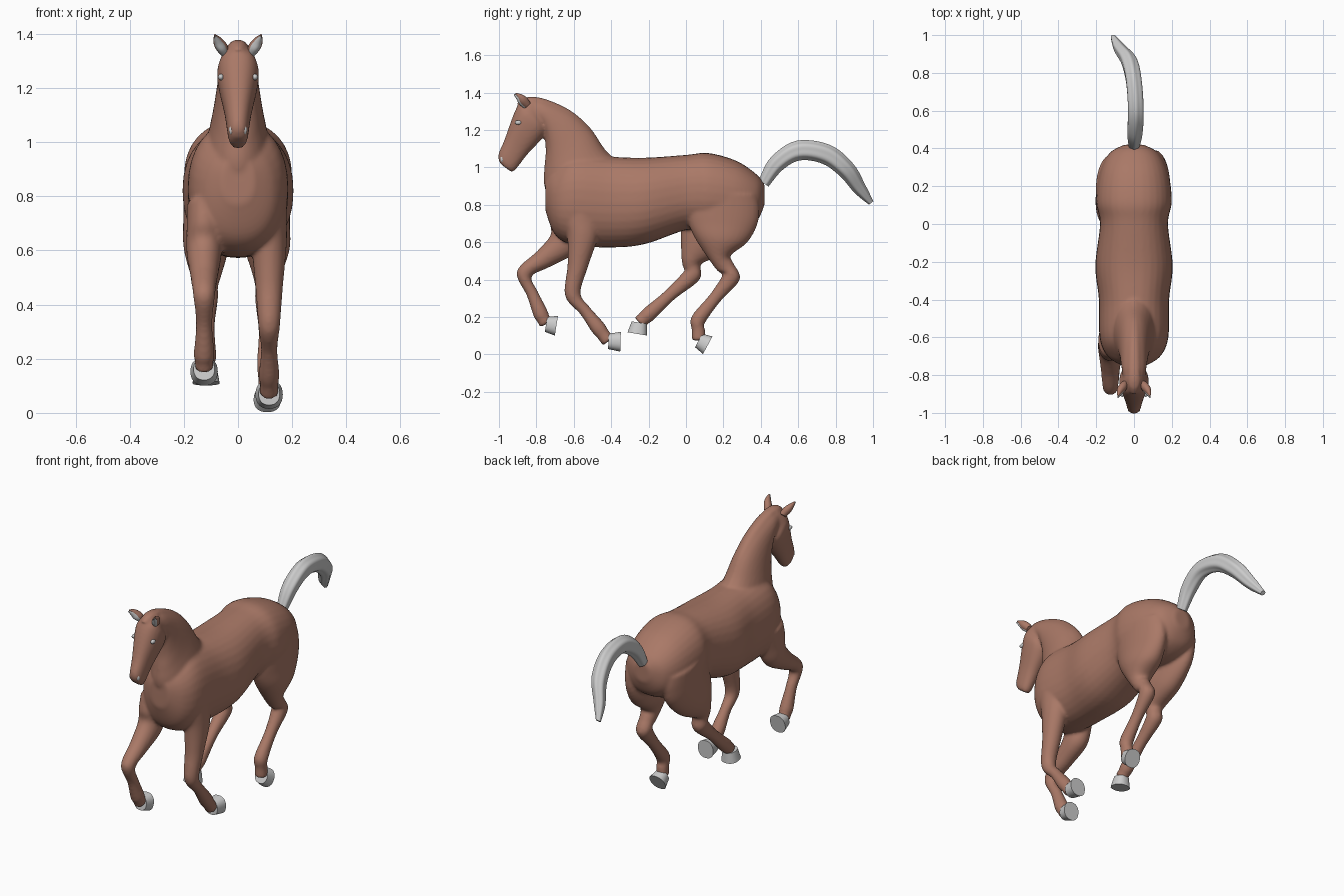
import bpy, bmesh, math
from mathutils import Vector

if "Cube" in bpy.data.objects:
    bpy.data.objects.remove(bpy.data.objects["Cube"])

COAT = bpy.data.materials.new("coat")
COAT.diffuse_color = (0.40, 0.19, 0.135, 1)
COAT.use_nodes = True
COAT.node_tree.nodes["Principled BSDF"].inputs["Base Color"].default_value = COAT.diffuse_color


def spline(p0, p1, p2, p3, t):
    return [0.5 * (2 * b + (c - a) * t + (2 * a - 5 * b + 4 * c - d) * t * t
                   + (3 * b - a - 3 * c + d) * t ** 3)
            for a, b, c, d in zip(p0, p1, p2, p3)]


def loft(bm, rings, steps=6, sides=32, power=2.0, flute=0.0):
    """Skin smooth rings; a ring is (y1, z1, y2, z2, x half width, x centre)."""
    n = len(rings)
    path = []
    for i in range(n - 1):
        quad = (rings[max(i - 1, 0)], rings[i], rings[i + 1], rings[min(i + 2, n - 1)])
        path += [spline(*quad, s / steps) for s in range(steps)]
    path.append(rings[-1])
    loops = []
    for y1, z1, y2, z2, w, x in path:
        mid = Vector((x, (y1 + y2) / 2, (z1 + z2) / 2))
        half = Vector((0, (y1 - y2) / 2, (z1 - z2) / 2))
        loop = []
        for k in range(sides):
            a = 2 * math.pi * k / sides
            c, s = math.cos(a), math.sin(a)
            r = 1 + flute * math.cos(6 * a)
            u = math.copysign(abs(c) ** (2 / power), c) * r
            v = math.copysign(abs(s) ** (2 / power), s) * r
            loop.append(bm.verts.new(mid + half * u + Vector((w * v, 0, 0))))
        loops.append(loop)
    for p, q in zip(loops, loops[1:]):
        for k in range(sides):
            j = (k + 1) % sides
            bm.faces.new((p[k], p[j], q[j], q[k]))
    bm.faces.new(loops[0][::-1])
    bm.faces.new(loops[-1])


def tube_rings(points, radii, cap=1.0):
    """Rings square to a centre line of (x, y, z) points; cap limits the x half width."""
    rings = []
    for i, (x, y, z) in enumerate(points):
        a, b = points[max(i - 1, 0)], points[min(i + 1, len(points) - 1)]
        dy, dz = b[1] - a[1], b[2] - a[2]
        k = radii[i] / math.hypot(dy, dz)
        rings.append((y + dz * k, z - dy * k, y - dz * k, z + dy * k,
                      min(radii[i], cap) * 0.95, x))
    return rings


def with_middles(points):
    out = [points[0]]
    for a, b in zip(points, points[1:]):
        out += [tuple((p + q) / 2 for p, q in zip(a, b)), b]
    return out


def finish(name, bm, mat=None):
    bmesh.ops.recalc_face_normals(bm, faces=bm.faces)
    me = bpy.data.meshes.new(name)
    bm.to_mesh(me)
    bm.free()
    for p in me.polygons:
        p.use_smooth = True
    me.set_sharp_from_angle(angle=math.radians(50))
    if mat:
        me.materials.append(mat)
    ob = bpy.data.objects.new(name, me)
    bpy.context.collection.objects.link(ob)
    return ob


def part(name, rings, mat=None, **kw):
    bm = bmesh.new()
    loft(bm, rings, **kw)
    return finish(name, bm, mat)


def ellipsoid(name, loc, size):
    bm = bmesh.new()
    bmesh.ops.create_uvsphere(bm, u_segments=16, v_segments=10, radius=1)
    for v in bm.verts:
        v.co = Vector(a * b + c for a, b, c in zip(v.co, size, loc))
    return finish(name, bm)


# Torso slices, buttocks to chest: y, top, bottom, half width
torso = [(.42, .91, .80, .05), (.375, .965, .71, .13), (.27, 1.035, .66, .182),
         (.12, 1.077, .66, .20), (0, 1.067, .665, .18), (-.22, 1.052, .59, .205),
         (-.4, 1.057, .572, .186), (-.6, 1.07, .585, .182), (-.7, 1.0, .64, .14),
         (-.752, .94, .77, .06)]
# Neck: crest point, throat point, half width
neck = [(-.38, 1.04, -.70, .76, .13), (-.435, 1.095, -.757, .90, .115),
        (-.51, 1.205, -.757, 1.0, .093), (-.62, 1.30, -.75, 1.09, .078),
        (-.757, 1.36, -.762, 1.2, .066), (-.85, 1.368, -.80, 1.22, .055)]
# Head, poll to muzzle: face point, jaw point, half width
head = [(-.83, 1.37, -.77, 1.33, .04), (-.885, 1.345, -.76, 1.25, .065),
        (-.917, 1.295, -.752, 1.18, .077), (-.97, 1.15, -.85, 1.067, .05),
        (-1.004, 1.065, -.912, .987, .037), (-.993, 1.02, -.935, .976, .026)]
# Leg thickness at each joint and at the middle of each bone
front_r = (.10, .095, .08, .054, .042, .032, .04, .036, .037)
hind_r = (.18, .195, .185, .14, .06, .047, .047, .034, .04, .036, .037)
# Legs: x, width limit, thickness, then (y, z) joints ending in the sole centre
legs = {
    "front_right": (.115, .068, front_r, [(-.56, .81), (-.555, .62), (-.605, .32),
                                          (-.472, .145), (-.415, .07), (-.35, .068)]),
    "front_left": (-.125, .068, front_r, [(-.61, .77), (-.66, .59), (-.865, .43),
                                          (-.778, .22), (-.748, .162), (-.693, .153)]),
    "hind_right": (.108, .088, hind_r, [(.20, .86), (.195, .70), (.18, .52), (.243, .415),
                                        (.065, .185), (.068, .075), (.116, .049)]),
    "hind_left": (-.118, .088, hind_r, [(.19, .87), (.16, .73), (.03, .51), (.033, .425),
                                        (-.20, .215), (-.25, .17), (-.26, .11)]),
}

# Body fused into one smooth skin, with a mane ridge along the crest
bm = bmesh.new()
loft(bm, [(y, t, y, b, w, 0) for y, t, b, w in torso], power=2.25)
loft(bm, [(*r, 0) for r in neck])
mane = []
for a, b, c, d, w in neck:
    mane.append((a - .003, b + .008, a + (c - a) * .15, b + (d - b) * .15, .03, 0))
mane.append((-.905, 1.345, -.88, 1.31, .022, 0))
loft(bm, mane)
loft(bm, [(*r, 0) for r in head], power=2.3)
for name, (x, cap, radii, joints) in legs.items():
    points = [(x, y, z) for y, z in joints]
    loft(bm, tube_rings(with_middles(points[:-1]), radii, cap))
    # Hoof
    part(name + "_hoof", tube_rings(points[-2:], (.041, .053)), power=2.3)
body = finish("horse_body", bm, COAT)
rem = body.modifiers.new("fuse", 'REMESH')
rem.mode = 'VOXEL'
rem.voxel_size = 0.009
rem.use_smooth_shade = True
sm = body.modifiers.new("soften", 'SMOOTH')
sm.factor = 0.5
sm.iterations = 6

# Tail
tail = [(0, .415, .915), (.005, .485, 1.02), (.01, .60, 1.09), (0, .75, 1.07),
        (-.025, .86, .985), (-.075, .93, .885), (-.11, .99, .81)]
tail_r = [.052 * math.sin(math.pi * (.15 + .8 * i / 6)) ** .7 for i in range(7)]
part("tail", tube_rings(tail, tail_r, .045), sides=48, flute=.05)

# Ears, eyes and nostrils on both sides
for side, s in (("right", 1), ("left", -1)):
    ear = [(s * .05, -.845, 1.33), (s * .063, -.868, 1.355),
           (s * .075, -.887, 1.377), (s * .085, -.911, 1.396)]
    radii = (.02, .025, .017, .003)
    part("ear_" + side, tube_rings(ear, radii), COAT, sides=16)
    inner = [(x, y - .009, z - .004) for x, y, z in ear]
    part("inner_ear_" + side, tube_rings(inner, [r * .8 for r in radii]), sides=16)
    ellipsoid("eye_" + side, (s * .063, -.897, 1.24), (.011, .018, .012))
    ellipsoid("nostril_" + side, (s * .024, -.982, 1.045), (.009, .011, .018))
